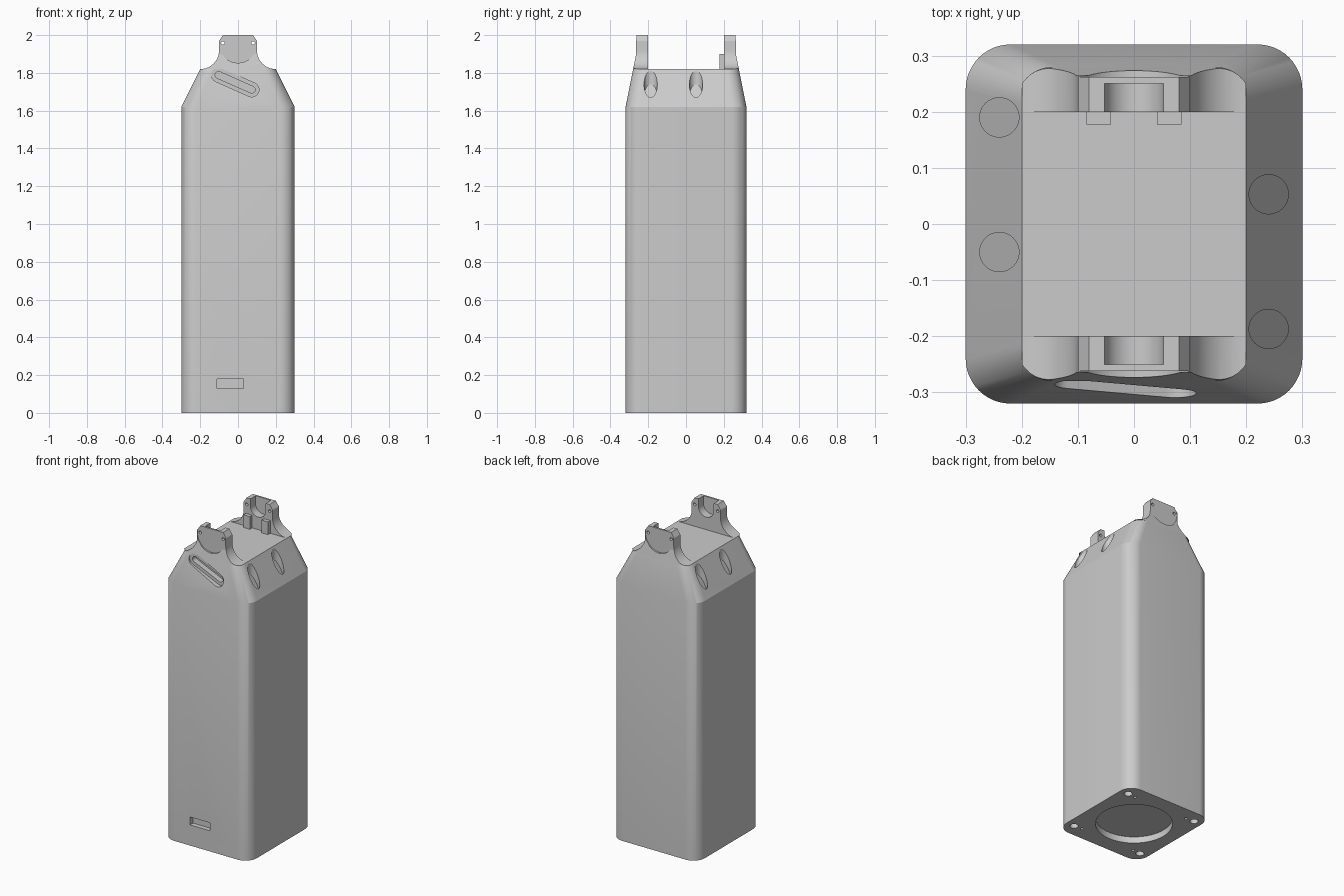
import bpy, bmesh, math
from mathutils import Vector

cube = bpy.data.objects.get("Cube")
if cube:
    bpy.data.objects.remove(cube, do_unlink=True)

grey = bpy.data.materials.new("matte grey")
grey.use_nodes = True
colour = (0.6, 0.6, 0.6, 1)
grey.diffuse_color = colour
grey.node_tree.nodes["Principled BSDF"].inputs["Base Color"].default_value = colour


def loft(name, rings):
    """Closed solid through rings of equal vertex count."""
    bm = bmesh.new()
    loops = [[bm.verts.new(p) for p in ring] for ring in rings]
    n = len(loops[0])
    for a, b in zip(loops, loops[1:]):
        for i in range(n):
            j = (i + 1) % n
            bm.faces.new((a[i], a[j], b[j], b[i]))
    bm.faces.new(loops[0][::-1])
    bm.faces.new(loops[-1])
    bmesh.ops.recalc_face_normals(bm, faces=bm.faces)
    mesh = bpy.data.meshes.new(name)
    bm.to_mesh(mesh)
    bm.free()
    mesh.materials.append(grey)
    obj = bpy.data.objects.new(name, mesh)
    bpy.context.collection.objects.link(obj)
    return obj


def arc(cx, cy, r, start, end, steps=12):
    angles = [math.radians(start + (end - start) * i / steps) for i in range(steps + 1)]
    return [(cx + r * math.cos(a), cy + r * math.sin(a)) for a in angles]


def rounded(hx, hy, r, z):
    pts = []
    for k, (sx, sy) in enumerate(((1, 1), (-1, 1), (-1, -1), (1, -1))):
        pts += arc(sx * (hx - r), sy * (hy - r), r, 90 * k, 90 * k + 90)
    return [(x, y, z) for x, y in pts]


def along_y(name, outline, y0, y1):
    return loft(name, [[(x, y, z) for x, z in outline] for y in (y0, y1)])


def along_z(name, cx, cy, r, z0, z1):
    circle = arc(cx, cy, r, 0, 352.5, 47)
    return loft(name, [[(x, y, z) for x, y in circle] for z in (z0, z1)])


def box(name, x0, x1, y0, y1, z0, z1):
    return along_y(name, [(x0, z0), (x1, z0), (x1, z1), (x0, z1)], y0, y1)


def capsule(a, b, r):
    a, b = Vector(a), Vector(b)
    d = math.degrees(math.atan2(b.y - a.y, b.x - a.x))
    return arc(*b, r, d - 90, d + 90) + arc(*a, r, d + 90, d + 270)


def boolean(obj, tool, operation="DIFFERENCE"):
    mod = obj.modifiers.new("cut", "BOOLEAN")
    mod.operation = operation
    mod.solver = "EXACT"
    mod.object = tool
    bpy.context.view_layer.objects.active = obj
    bpy.ops.object.modifier_apply(modifier=mod.name)
    bpy.data.objects.remove(tool, do_unlink=True)


def smooth(obj):
    bpy.ops.object.select_all(action="DESELECT")
    obj.select_set(True)
    bpy.context.view_layer.objects.active = obj
    bpy.ops.object.shade_smooth_by_angle(angle=math.radians(25))


# Tall housing with tapered shoulders
SHOULDER, DECK = 1.62, 1.82
body = loft("housing", [rounded(0.3, 0.32, 0.08, 0),
                        rounded(0.3, 0.32, 0.08, SHOULDER),
                        rounded(0.2, 0.28, 0.065, DECK)])

# Round recess and screw holes underneath
boolean(body, along_z("base_recess", 0, 0, 0.22, -0.1, 0.04))
for sx in (-1, 1):
    for sy in (-1, 1):
        boolean(body, along_z("screw_hole", sx * 0.245, sy * 0.24, 0.024, -0.1, 0.1))
        boolean(body, along_z("pin_hole", sx * 0.19, sy * 0.235, 0.009, -0.1, 0.05))

# Sunk holes in the side shoulders, floors parallel to the slope
for x, y in ((-0.24, 0.19), (-0.24, -0.05), (0.24, 0.053), (0.24, -0.187)):
    drill = along_z("shoulder_hole", x, y, 0.035, 0, 2)
    for v in drill.data.vertices:
        if v.co.z < 1:
            v.co.z = DECK - 2 * (abs(v.co.x) - 0.2) - 0.07
    boolean(body, drill)

# Slanted stepped slot and small window on the front
ends = (-0.103, 1.789), (0.073, 1.711)
boolean(body, along_y("slot_step", capsule(*ends, 0.038), -0.4, -0.28))
boolean(body, along_y("slot_core", capsule(*ends, 0.018), -0.4, -0.245))
boolean(body, box("window", -0.11, 0.03, -0.4, -0.29, 0.13, 0.18))
smooth(body)

# Pair of mounting ears: flared outline trimmed to the tapered plan
half = arc(0.2, DECK + 0.1, 0.1, 270, 180) + [(0.1, 1.97), (0.08, 2.0)]
outline = half + [(-x, z) for x, z in reversed(half)]
ears = along_y("mounting_ears", outline, -0.4, 0.4)
boolean(ears, loft("ear_trim", [rounded(0.21, 0.284, 0.065, DECK - 0.02),
                                rounded(0.21, 0.265, 0.065, 1.895),
                                rounded(0.21, 0.265, 0.065, 2.1)]), "INTERSECT")
boolean(ears, box("ear_gap", -0.5, 0.5, -0.2, 0.2, 1.5, 2.5))
for s in (-1, 1):
    # Flat round face outside, open cradle inside, two screw holes
    boolean(ears, along_y("round_face", arc(0, 1.952, 0.099, 0, 352.5, 47), s * 0.262, s * 0.4))
    cradle = arc(0, 1.952, 0.053, 180, 360, 24) + [(0.053, 2.1), (-0.053, 2.1)]
    boolean(ears, along_y("cradle", cradle, s * 0.1, s * 0.25))
    for x in (-0.08, 0.08):
        boolean(ears, along_y("ear_hole", arc(x, 1.958, 0.009, 0, 345, 23), s * 0.1, s * 0.4))
smooth(ears)

# Two stops standing in front of the back ear
for side, s in (("left", 1), ("right", -1)):
    x0, x1 = sorted((s * 0.041, s * 0.085))
    box(side + "_stop", x0, x1, 0.177, 0.201, DECK - 0.01, 1.9)
